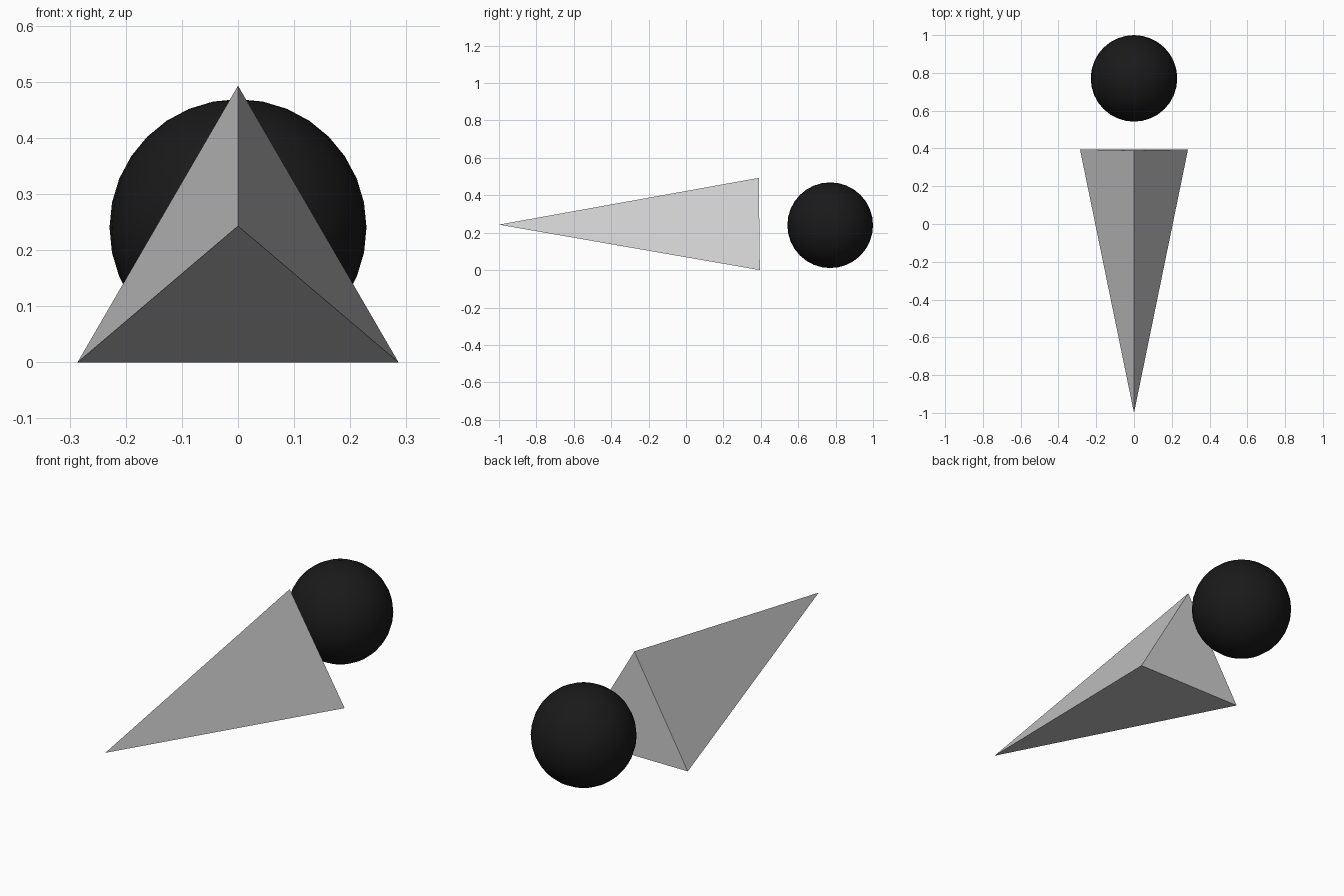
import bpy, bmesh

if "Cube" in bpy.data.objects:
    bpy.data.objects.remove(bpy.data.objects["Cube"])

# Long three-sided spike lying along y, tip to the front
bm = bmesh.new()
tip = bm.verts.new((0, -1.0, 0.243))
base = [bm.verts.new(p) for p in ((-0.286, 0.395, 0), (0.286, 0.395, 0), (0, 0.389, 0.493))]
bm.faces.new(base)
for i in range(3):
    bm.faces.new((base[i], base[(i + 1) % 3], tip))
bmesh.ops.recalc_face_normals(bm, faces=bm.faces)
mesh = bpy.data.meshes.new("spike")
bm.to_mesh(mesh)
bm.free()
spike = bpy.data.objects.new("spike", mesh)
bpy.context.collection.objects.link(spike)

# Black ball floating behind the spike base
bpy.ops.mesh.primitive_uv_sphere_add(segments=32, ring_count=16, radius=0.229,
                                     location=(0, 0.771, 0.24))
ball = bpy.context.object
ball.name = "ball"
bpy.ops.object.shade_smooth()
black = bpy.data.materials.new("black")
black.diffuse_color = (0.01, 0.01, 0.01, 1)
black.use_nodes = True
black.node_tree.nodes["Principled BSDF"].inputs["Base Color"].default_value = black.diffuse_color
ball.data.materials.append(black)
